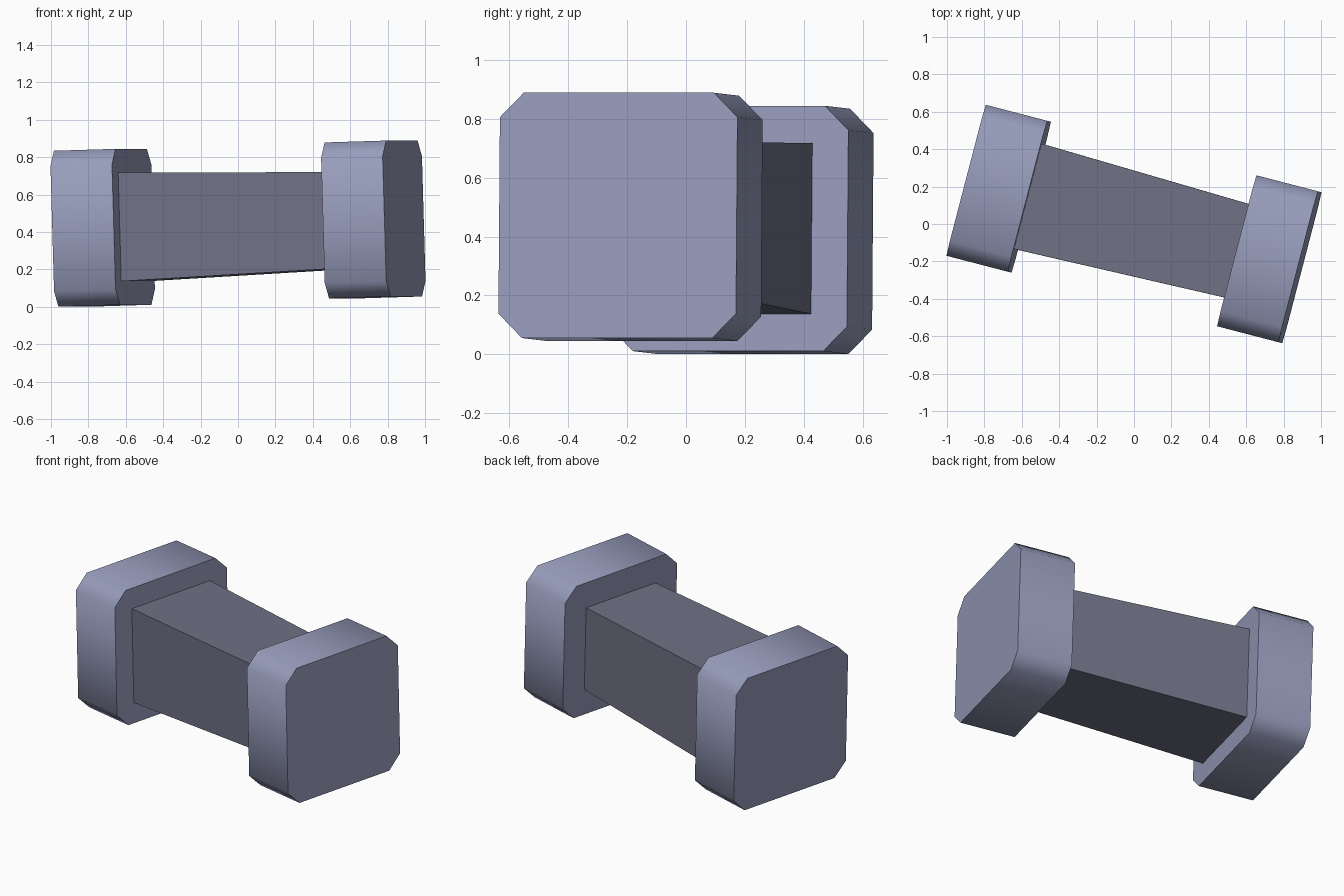
import bpy, bmesh, math
from mathutils import Matrix

if "Cube" in bpy.data.objects:
    bpy.data.objects.remove(bpy.data.objects["Cube"])

# Overall pose: turned about z and tipped slightly up at the right end
POSE = (Matrix.Translation((0, 0, 0.4445))
        @ Matrix.Rotation(math.radians(-14.6), 4, 'Z')
        @ Matrix.Rotation(math.radians(-1.7), 4, 'Y'))


def material(name, rgb):
    m = bpy.data.materials.new(name)
    m.diffuse_color = (*rgb, 1)
    m.use_nodes = True
    m.node_tree.nodes["Principled BSDF"].inputs["Base Color"].default_value = m.diffuse_color
    return m


def loft(name, sections, mat, smooth=False):
    """Closed solid through (x, [(y, z), ...]) sections along the local x axis."""
    bm = bmesh.new()
    rings = [[bm.verts.new((x, y, z)) for y, z in pts] for x, pts in sections]
    n = len(rings[0])
    for a, b in zip(rings, rings[1:]):
        for i in range(n):
            j = (i + 1) % n
            bm.faces.new((a[i], a[j], b[j], b[i]))
    bm.faces.new(rings[0])
    bm.faces.new(rings[-1])
    bmesh.ops.recalc_face_normals(bm, faces=bm.faces)
    me = bpy.data.meshes.new(name)
    bm.to_mesh(me)
    bm.free()
    me.materials.append(mat)
    ob = bpy.data.objects.new(name, me)
    bpy.context.collection.objects.link(ob)
    ob.matrix_world = POSE
    if smooth:
        bpy.ops.object.select_all(action='DESELECT')
        ob.select_set(True)
        bpy.context.view_layer.objects.active = ob
        bpy.ops.object.shade_smooth_by_angle(angle=math.radians(60))
    return ob


def square(h, c=0.0):
    """Square of half size h, corners cut by c."""
    if c == 0:
        return [(h, h), (-h, h), (-h, -h), (h, -h)]
    k = h - c
    return [(h, k), (k, h), (-k, h), (-h, k),
            (-h, -k), (-k, -h), (k, -h), (h, -k)]


light = material("light blue grey", (0.31, 0.335, 0.50))
dark = material("dark blue grey", (0.16, 0.166, 0.235))

# End weights: square blocks with cut corners
for side, name in ((-1, "left_weight"), (1, "right_weight")):
    cx = 0.748 * side
    profile = square(0.417, 0.083)
    loft(name, [(cx - 0.17, profile), (cx + 0.17, profile)], light, smooth=True)

# Tapered square handle between the weights
loft("handle", [(-0.582, square(0.291)), (0.582, square(0.258))], dark)
